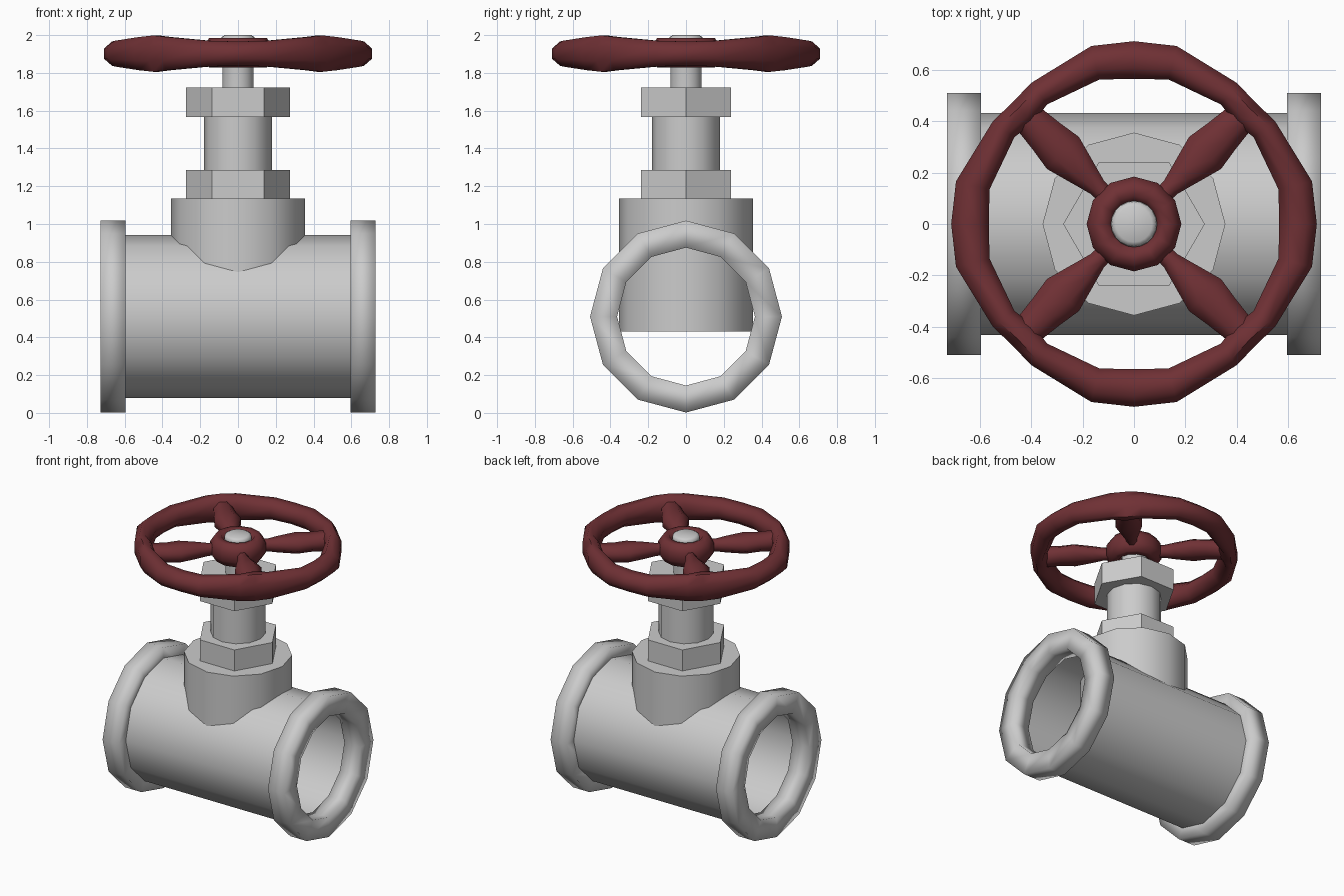
import bpy, bmesh
from math import cos, sin, pi, radians
from mathutils import Vector

if "Cube" in bpy.data.objects:
    bpy.data.objects.remove(bpy.data.objects["Cube"])

red = bpy.data.materials.new("wheel_red")
red.diffuse_color = (0.16, 0.03, 0.035, 1)
red.use_nodes = True
red.node_tree.nodes["Principled BSDF"].inputs["Base Color"].default_value = red.diffuse_color


def bridge(bm, loops, close=False, caps=False):
    """Skin a list of equal-length vertex loops with quads."""
    rings = [[bm.verts.new(p) for p in loop] for loop in loops]
    pairs = list(zip(rings, rings[1:])) + ([(rings[-1], rings[0])] if close else [])
    n = len(rings[0])
    for a, b in pairs:
        for i in range(n):
            j = (i + 1) % n
            bm.faces.new((a[i], a[j], b[j], b[i]))
    if caps:
        bm.faces.new(rings[0])
        bm.faces.new(rings[-1])


def finish(bm, name, smooth=None, mat=None):
    bmesh.ops.recalc_face_normals(bm, faces=bm.faces)
    me = bpy.data.meshes.new(name)
    bm.to_mesh(me)
    bm.free()
    ob = bpy.data.objects.new(name, me)
    bpy.context.collection.objects.link(ob)
    if mat:
        me.materials.append(mat)
    if smooth:
        bpy.ops.object.select_all(action='DESELECT')
        bpy.context.view_layer.objects.active = ob
        ob.select_set(True)
        bpy.ops.object.shade_smooth_by_angle(angle=radians(smooth))
    return ob


def lathe(name, profile, sides, axis='Z', close=False, caps=False, smooth=None):
    """Turn (radius, position) points round z, or round the pipe axis x."""
    loops = []
    for r, h in profile:
        ring = [(r * cos(2 * pi * i / sides), r * sin(2 * pi * i / sides)) for i in range(sides)]
        loops.append([(a, b, h) if axis == 'Z' else (h, a, 0.51 + b) for a, b in ring])
    bm = bmesh.new()
    bridge(bm, loops, close, caps)
    return finish(bm, name, smooth)


# Pipe body and end flanges
lathe("pipe_body", [(0.432, -0.6), (0.432, 0.6)], 12, 'X', smooth=40)
for side, s in (("left", -1), ("right", 1)):
    lathe(side + "_flange", [(0.365, s * 0.595), (0.508, s * 0.595), (0.508, s * 0.727), (0.365, s * 0.727)],
          12, 'X', close=True, smooth=100)

# Bonnet, nuts, neck and stem
lathe("bonnet", [(0.355, 0.43), (0.355, 1.135)], 12, caps=True, smooth=40)
lathe("lower_nut", [(0.275, 1.135), (0.275, 1.287)], 6, caps=True)
lathe("neck", [(0.18, 1.28), (0.18, 1.57)], 12, caps=True, smooth=40)
lathe("upper_nut", [(0.275, 1.567), (0.275, 1.722)], 6, caps=True)
lathe("stem", [(0.083, 1.7), (0.083, 1.93), (0.09, 1.97), (0.086, 1.99), (0.07, 2.0)],
      20, caps=True, smooth=50)

# Handwheel
ZC = 1.902


def section(center, across, hw, hh):
    """Octagonal cross-section with flat sides."""
    k = 1 / cos(pi / 8)
    return [center + across * (hw * k * cos(pi / 8 + i * pi / 4))
            + Vector((0, 0, hh * k * sin(pi / 8 + i * pi / 4))) for i in range(8)]


bm = bmesh.new()
# Rim, thicker in height where the spokes meet it: angle, radius, half width, half height
quarter = [(0, 0.637, 0.073, 0.064), (13.5, 0.644, 0.067, 0.068), (36, 0.626, 0.052, 0.088),
           (45, 0.612, 0.056, 0.096), (54, 0.626, 0.052, 0.088), (76.5, 0.644, 0.067, 0.068)]
loops = []
for q in range(4):
    for a, r, hw, hh in quarter:
        t = radians(a + 90 * q)
        d = Vector((cos(t), sin(t), 0))
        loops.append(section(d * r + Vector((0, 0, ZC)), d, hw, hh))
bridge(bm, loops, close=True)

# Hub ring
loops = []
for i in range(12):
    t = 2 * pi * i / 12
    d = Vector((cos(t), sin(t), 0))
    loops.append(section(d * 0.132 + Vector((0, 0, ZC + 0.004)), d, 0.052, 0.078))
bridge(bm, loops, close=True)

# Four bulging spokes: distance, half width, half height
for q in range(4):
    t = radians(45 + 90 * q)
    d = Vector((cos(t), sin(t), 0))
    side = Vector((-sin(t), cos(t), 0))
    loops = [section(d * r + Vector((0, 0, ZC)), side, hw, hh) for r, hw, hh in
             [(0.14, 0.035, 0.04), (0.2, 0.036, 0.04), (0.27, 0.055, 0.05), (0.39, 0.088, 0.062),
              (0.48, 0.074, 0.058), (0.565, 0.064, 0.064), (0.61, 0.064, 0.06)]]
    bridge(bm, loops, caps=True)
finish(bm, "handwheel", smooth=60, mat=red)
